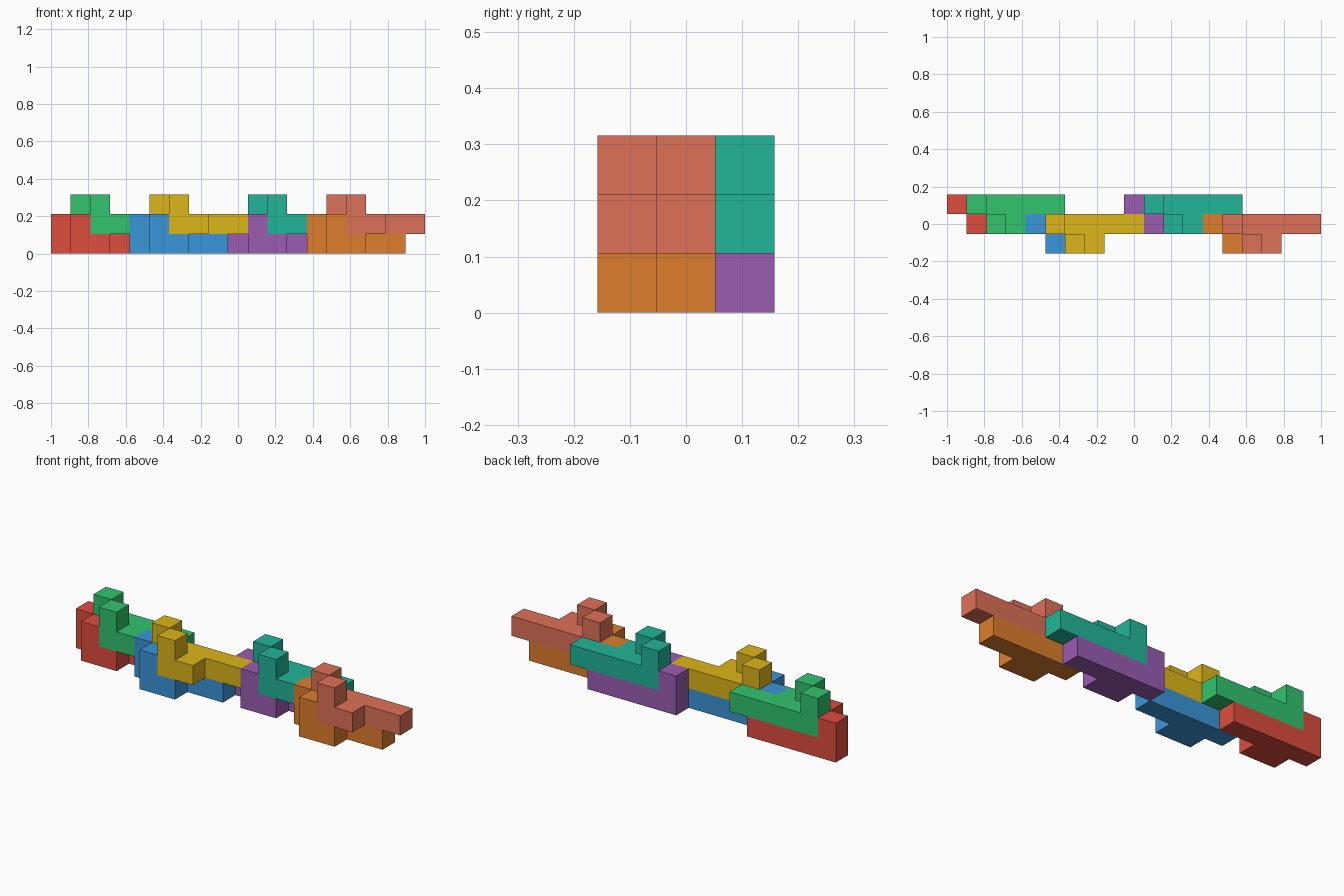
import bpy, bmesh, math
from mathutils import Vector

if "Cube" in bpy.data.objects:
    bpy.data.objects.remove(bpy.data.objects["Cube"])

U = 2 / 19  # one cube cell

# One polycube shape: a five-cell bar, a raised end and a small front step
SHAPE = [(i, 0, 0) for i in range(5)] + [(0, 0, 1), (1, -1, 0), (1, -1, 1), (2, -1, 0)]


def piece_mesh(name):
    """Outer skin of the polycube, coplanar faces merged."""
    bm = bmesh.new()
    cells = set(SHAPE)
    for c in SHAPE:
        for axis in range(3):
            for s in (-1, 1):
                n = Vector((0, 0, 0))
                n[axis] = s
                if tuple(int(a + b) for a, b in zip(c, n)) in cells:
                    continue
                mid = Vector(c) + Vector((.5, .5, .5)) + n / 2
                p, q = Vector((0, 0, 0)), Vector((0, 0, 0))
                p[(axis + 1) % 3] = q[(axis + 2) % 3] = .5
                quad = [mid - p - q, mid + p - q, mid + p + q, mid - p + q]
                bm.faces.new([bm.verts.new(v * U) for v in quad[::s]])
    bmesh.ops.remove_doubles(bm, verts=bm.verts, dist=1e-4)
    bmesh.ops.dissolve_limit(bm, angle_limit=math.radians(1),
                             verts=bm.verts, edges=bm.edges)
    mesh = bpy.data.meshes.new(name)
    bm.to_mesh(mesh)
    bm.free()
    return mesh


def linear(v):
    v /= 255
    return v / 12.92 if v <= .04045 else ((v + .055) / 1.055) ** 2.4


# Interlocking pieces: name, cell position, colour
PIECES = [
    ("red_piece", (0, 2, 0), (222, 77, 62)),
    ("green_piece", (1, 2, 1), (50, 196, 110)),
    ("blue_piece", (4, 1, 0), (58, 150, 216)),
    ("yellow_piece", (5, 1, 1), (222, 182, 24)),
    ("purple_piece", (9, 2, 0), (155, 92, 178)),
    ("teal_piece", (10, 2, 1), (34, 182, 153)),
    ("orange_piece", (13, 1, 0), (222, 126, 44)),
    ("coral_piece", (14, 1, 1), (222, 113, 88)),
]

for name, (x, y, z), rgb in PIECES:
    ob = bpy.data.objects.new(name, piece_mesh(name))
    ob.location = (-1 + x * U, (y - 1.5) * U, z * U)
    mat = bpy.data.materials.new(name + "_paint")
    mat.diffuse_color = (*map(linear, rgb), 1)
    mat.use_nodes = True
    mat.node_tree.nodes["Principled BSDF"].inputs["Base Color"].default_value = mat.diffuse_color
    ob.data.materials.append(mat)
    bpy.context.collection.objects.link(ob)
